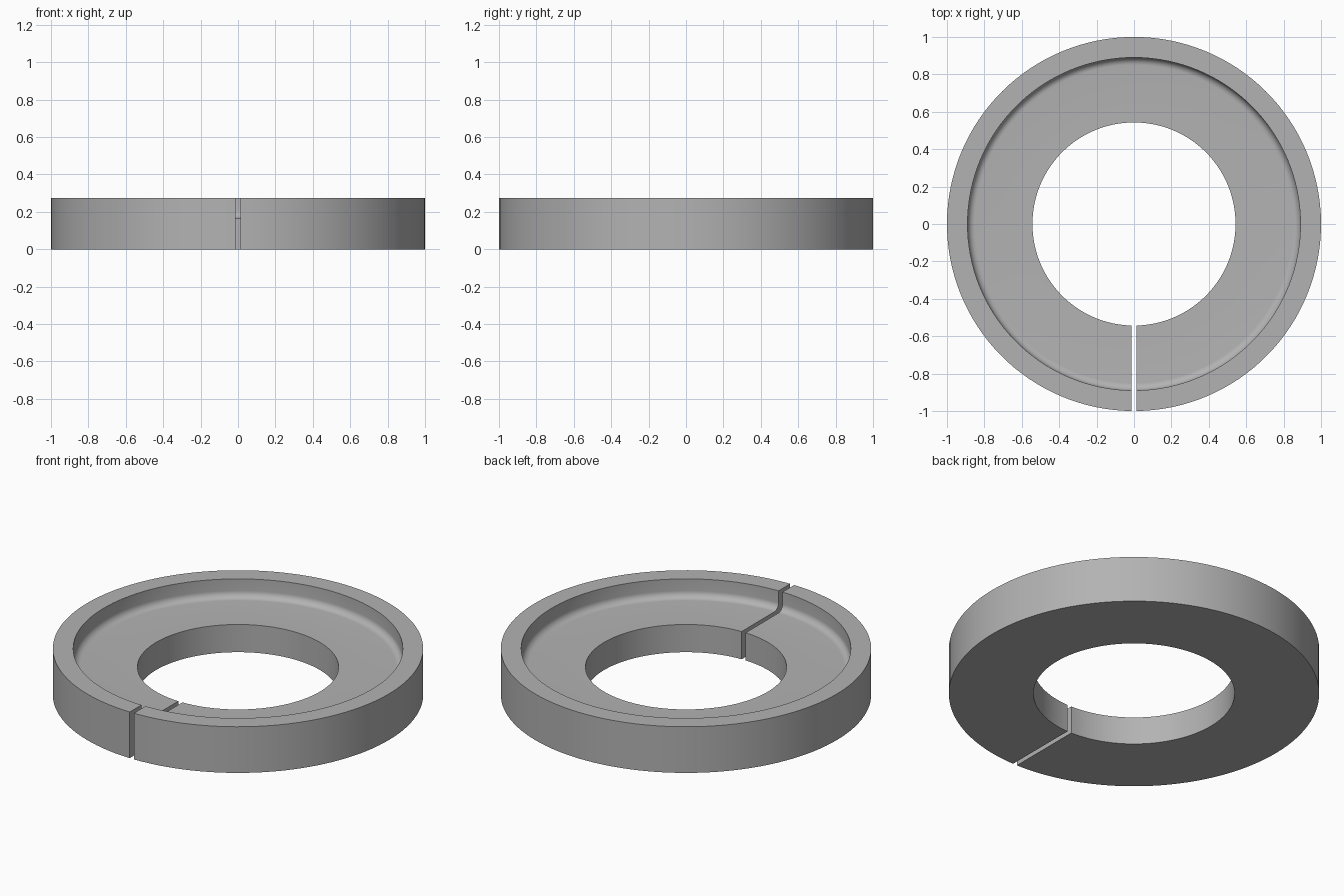
import bpy, bmesh, math

cube = bpy.data.objects.get("Cube")
if cube:
    bpy.data.objects.remove(cube, do_unlink=True)

OUTER, RECESS, BORE = 1.0, 0.89, 0.543
HEIGHT, FLOOR, FILLET = 0.275, 0.165, 0.04
HALF_SLOT = 0.0135
STEPS, FILLET_STEPS = 128, 8

# Plain grey material
grey = bpy.data.materials.new("plain_grey")
grey.use_nodes = True
colour = (0.45, 0.45, 0.45, 1)
grey.diffuse_color = colour
grey.node_tree.nodes["Principled BSDF"].inputs["Base Color"].default_value = colour

# Cross-section (radius, height): flat base, rim, filleted recess, floor
profile = [(BORE, 0), (OUTER, 0), (OUTER, HEIGHT), (RECESS, HEIGHT)]
for i in range(FILLET_STEPS + 1):
    a = math.pi / 2 * i / FILLET_STEPS
    profile.append((RECESS - FILLET + FILLET * math.cos(a),
                    FLOOR + FILLET - FILLET * math.sin(a)))
profile.append((BORE, FLOOR))

# Sweep the section around, stopping at the parallel sides of the front slot
bm = bmesh.new()
sections = []
for s in range(STEPS + 1):
    section = []
    for r, z in profile:
        gap = math.asin(HALF_SLOT / r)
        a = -math.pi / 2 + gap + (2 * math.pi - 2 * gap) * s / STEPS
        section.append(bm.verts.new((r * math.cos(a), r * math.sin(a), z)))
    sections.append(section)
n = len(profile)
for here, there in zip(sections, sections[1:]):
    for i in range(n):
        j = (i + 1) % n
        bm.faces.new((here[i], there[i], there[j], here[j]))

# Slot walls
bm.faces.new(sections[0])
bm.faces.new(sections[-1][::-1])
bmesh.ops.recalc_face_normals(bm, faces=bm.faces)

mesh = bpy.data.meshes.new("split_ring")
bm.to_mesh(mesh)
bm.free()
mesh.materials.append(grey)
ring = bpy.data.objects.new("split_ring", mesh)
bpy.context.collection.objects.link(ring)

# Smooth curved walls, sharp rims
bpy.context.view_layer.objects.active = ring
ring.select_set(True)
bpy.ops.object.shade_smooth_by_angle(angle=math.radians(30))
